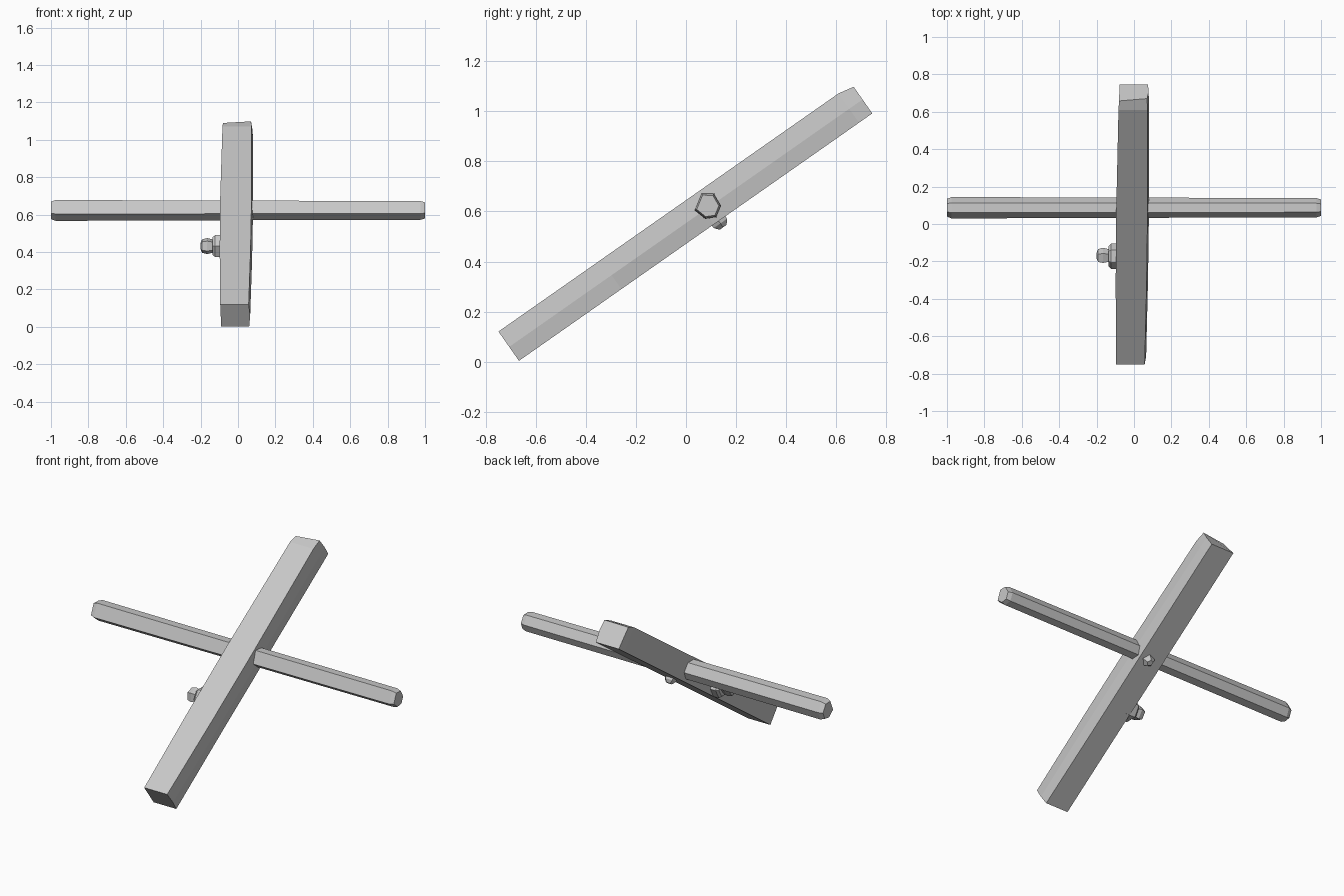
import bpy
import math
from mathutils import Vector

cube = bpy.data.objects.get("Cube")
if cube:
    bpy.data.objects.remove(cube, do_unlink=True)

grey = bpy.data.materials.new("plain_grey")
grey.use_nodes = True
colour = (0.58, 0.58, 0.58, 1)
grey.diffuse_color = colour
grey.node_tree.nodes["Principled BSDF"].inputs["Base Color"].default_value = colour


def loft(name, rings):
    """Join equal-sized rings of points into a closed flat-shaded solid."""
    n = len(rings[0])
    verts = [p for ring in rings for p in ring]
    faces = [list(range(n))[::-1], [len(verts) - n + i for i in range(n)]]
    for r in range(len(rings) - 1):
        for i in range(n):
            j = (i + 1) % n
            faces.append([r * n + i, r * n + j, (r + 1) * n + j, (r + 1) * n + i])
    mesh = bpy.data.meshes.new(name)
    mesh.from_pydata(verts, [], faces)
    obj = bpy.data.objects.new(name, mesh)
    bpy.context.collection.objects.link(obj)
    mesh.materials.append(grey)
    bpy.context.view_layer.objects.active = obj
    obj.select_set(True)
    bpy.ops.object.mode_set(mode="EDIT")
    bpy.ops.mesh.select_all(action="SELECT")
    bpy.ops.mesh.normals_make_consistent(inside=False)
    bpy.ops.object.mode_set(mode="OBJECT")
    obj.select_set(False)
    return obj


# Sloping beam: u runs up the slope, v goes down through its thickness
slope = math.radians(35)
along = Vector((0, math.cos(slope), math.sin(slope)))
down = Vector((0, math.sin(slope), -math.cos(slope)))
foot = Vector((0, -0.75, 0.12))


def on_beam(x, u, v):
    return foot + along * u + down * v + Vector((x, 0, 0))


def beam_ring(u, left, right, top=0.0, lean=0.0, cut=0.005):
    return [on_beam(left, u - lean, top),
            on_beam(right - 0.008, u, top),
            on_beam(right, u, 0.075),
            on_beam(right - cut, u, 0.143),
            on_beam(left + cut, u, 0.143)]


loft("beam", [
    beam_ring(0, -0.095, 0.065),
    beam_ring(0.5, -0.098, 0.075, cut=0.012),
    beam_ring(0.95, -0.096, 0.08, cut=0.012),
    beam_ring(1.66, -0.083, 0.08),
    beam_ring(1.725, -0.08, 0.078, top=0.013, lean=0.015, cut=0.003),
])

# Six-sided crossbar with slightly chamfered ends
hexagon = [(-0.025, 0.052), (0.025, 0.05), (0.054, 0.0),
           (0.035, -0.046), (-0.01, -0.053), (-0.054, -0.018)]


def bar_ring(x, size):
    return [Vector((x, 0.087 + y * size, 0.623 + z * size)) for y, z in hexagon]


loft("crossbar", [bar_ring(-1, 0.88), bar_ring(-0.975, 1.06), bar_ring(0, 1.0),
                  bar_ring(0.975, 0.96), bar_ring(1, 0.82)])


# Side peg: a wide collar and a narrower faceted tip
def peg_ring(x, radius, sides):
    return [Vector((x, -0.172 + radius * math.cos(2 * math.pi * i / sides),
                    0.432 + radius * math.sin(2 * math.pi * i / sides)))
            for i in range(sides)]


loft("peg_collar", [peg_ring(-0.06, 0.068, 6), peg_ring(-0.122, 0.068, 6),
                    peg_ring(-0.135, 0.055, 6)])
loft("peg_tip", [peg_ring(-0.12, 0.033, 5), peg_ring(-0.165, 0.045, 5),
                 peg_ring(-0.192, 0.038, 5), peg_ring(-0.2, 0.018, 5)])


# Small stud under the beam below the crossbar
def stud_ring(v, radius):
    return [on_beam(0.01 + radius * math.cos(math.tau * i / 5),
                    0.975 + radius * math.sin(math.tau * i / 5), v) for i in range(5)]


loft("underside_stud", [stud_ring(0.12, 0.036), stud_ring(0.155, 0.034),
                        stud_ring(0.174, 0.018)])
